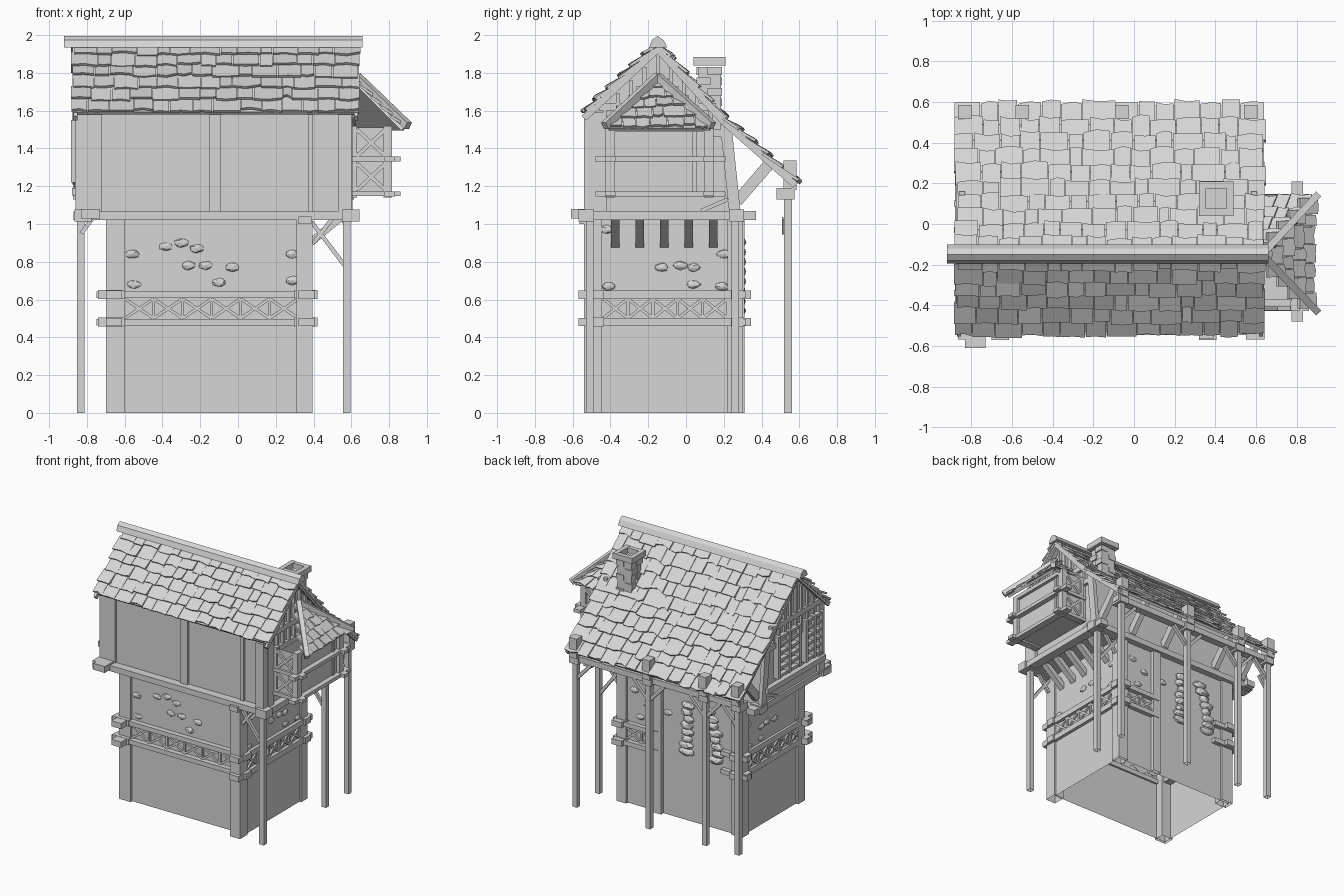
import bpy, bmesh, random
from mathutils import Vector, Matrix

random.seed(4)
if "Cube" in bpy.data.objects:
    bpy.data.objects.remove(bpy.data.objects["Cube"], do_unlink=True)

GREY = (0.67, 0.67, 0.67, 1)
mat = bpy.data.materials.new("plain grey")
mat.use_nodes = True
mat.diffuse_color = GREY
mat.node_tree.nodes["Principled BSDF"].inputs["Base Color"].default_value = GREY


class Part:
    """Collects simple solids into one named object."""

    def __init__(self, name):
        self.name, self.bm = name, bmesh.new()

    def box(self, x0, x1, y0, y1, z0, z1):
        size = Matrix.Diagonal((x1 - x0, y1 - y0, z1 - z0, 1))
        mid = Matrix.Translation(((x0 + x1) / 2, (y0 + y1) / 2, (z0 + z1) / 2))
        bmesh.ops.create_cube(self.bm, size=1, matrix=mid @ size)

    def beam(self, a, b, w, h=None):
        a, b = Vector(a), Vector(b)
        d = (b - a).normalized()
        ref = Vector((0, 0, 1)) if abs(d.z) < 0.95 else Vector((0, 1, 0))
        side = d.cross(ref).normalized()
        rot = Matrix((d, side, side.cross(d))).transposed().to_4x4()
        size = Matrix.Diagonal(((b - a).length, w, h or w, 1))
        bmesh.ops.create_cube(self.bm, size=1, matrix=Matrix.Translation((a + b) / 2) @ rot @ size)

    def stone(self, p, sx, sy, sz):
        p = Vector(p)
        m = Matrix.Translation(p) @ Matrix.Diagonal((sx, sy, sz, 1))
        for v in bmesh.ops.create_icosphere(self.bm, subdivisions=2, radius=1, matrix=m)["verts"]:
            v.co = p + (v.co - p) * random.uniform(0.9, 1.15)

    def solid(self, rings):
        """Closed solid between two matching outlines."""
        a, b = [[self.bm.verts.new(p) for p in r] for r in rings]
        self.bm.faces.new(a)
        self.bm.faces.new(b[::-1])
        for i in range(len(a)):
            j = (i + 1) % len(a)
            self.bm.faces.new((a[j], a[i], b[i], b[j]))

    def open_side(self, test):
        faces = [f for f in self.bm.faces if test(f.calc_center_median().z)]
        bmesh.ops.delete(self.bm, geom=faces, context="FACES_ONLY")

    def done(self):
        bmesh.ops.recalc_face_normals(self.bm, faces=self.bm.faces)
        me = bpy.data.meshes.new(self.name)
        self.bm.to_mesh(me)
        self.bm.free()
        me.materials.append(mat)
        ob = bpy.data.objects.new(self.name, me)
        bpy.context.collection.objects.link(ob)


def shingles(name, a0, a1, b0, b1, rows, wide=0.105):
    """Deck and overlapping rough shingles from lower edge a to upper edge b."""
    a0, a1, b0, b1 = map(Vector, (a0, a1, b0, b1))
    n = (a1 - a0).cross((b0 + b1) / 2 - a0).normalized()
    p = Part(name)
    p.solid([[v - n * k for v in (a0, a1, b1, b0)] for k in (0.002, 0.022)])
    up = ((b0 + b1) / 2 - (a0 + a1) / 2) / rows
    for r in range(rows):
        lo, hi = a0.lerp(b0, r / rows), a1.lerp(b1, r / rows)
        length = (hi - lo).length
        count = max(1, round(length / wide))
        along = (hi - lo).normalized()
        ends = [random.uniform(-0.012, 0.008) / length for i in range(2)]
        cuts = [ends[0]] + [(i + random.uniform(-0.3, 0.3)) / count for i in range(1, count)] + [1 - ends[1]]
        for s, e in zip(cuts, cuts[1:]):
            drop = random.uniform(-0.16, 0.1)
            lift = random.uniform(0.012, 0.028)
            L, R = lo + along * (s * length + 0.002), lo + along * (e * length - 0.002)
            top = min(1.25, rows - r)
            skew = up * random.uniform(-0.1, 0.1)
            ring = [L + up * drop + n * lift, (L + R) / 2 + up * drop + skew + n * lift,
                    R + up * drop - skew + n * lift, R + up * top, L + up * top]
            p.solid([ring, [v - n * 0.015 for v in ring]])
    p.done()


# Lower storey: open-bottomed walls with hollow corner posts, one standing proud
p = Part("lower_walls")
p.box(-0.68, 0.38, -0.455, 0.28, 0, 1.03)
p.open_side(lambda z: z < 0.01)
p.done()
p = Part("lower_corner_posts")
p.box(-0.7, -0.6, -0.475, -0.39, 0, 1.03)
p.box(0.31, 0.395, -0.54, -0.445, 0, 1.03)
for x0, x1 in ((-0.7, -0.6), (0.31, 0.395)):
    p.box(x0, x1, 0.22, 0.3, 0, 1.03)
p.box(0, 0.07, 0.24, 0.31, 0, 1.03)
p.open_side(lambda z: z < 0.01)
p.done()

# Double belt of beams with crossed braces between
p = Part("belt_beams")
for z in (0.48, 0.625):
    lo, hi = z - 0.018, z + 0.018
    p.box(-0.75, 0.415, -0.495, -0.44, lo, hi)
    p.box(0.02, 0.415, 0.26, 0.315, lo, hi)
    p.box(-0.75, -0.52, 0.26, 0.315, lo, hi)
    for x in (-0.66, 0.36):
        p.box(x - 0.04, x + 0.045, -0.57, 0.345, lo - 0.003, hi + 0.005)
    for y in (-0.47, 0.27):
        p.box(-0.74, -0.6, y - 0.033, y + 0.035, lo - 0.005, hi + 0.007)
        p.box(0.3, 0.42, y - 0.033, y + 0.035, lo - 0.005, hi + 0.007)
p.done()
p = Part("belt_braces")


def crosses(point, start, end, count, z0=0.5, z1=0.605, w=0.016):
    step = (end - start) / count
    for i in range(count):
        s, e = start + i * step, start + (i + 1) * step
        p.beam(point(s, z0), point(e, z1), w)
        p.beam(point(s, z1), point(e, z0), w)
        p.beam(point(e, z0), point(e, z1), w)


crosses(lambda s, z: (s, -0.46, z), -0.6, 0.32, 6)
crosses(lambda s, z: (s, 0.285, z), 0.05, 0.32, 2)
for x in (-0.685, 0.385):
    crosses(lambda s, z: (x, s, z), -0.44, 0.22, 5)
p.done()

# Field stones showing through the plaster
p = Part("wall_stones")
for x, z in ((-0.56, 0.84), (-0.55, 0.68), (-0.38, 0.88), (-0.3, 0.9), (-0.22, 0.87), (-0.26, 0.78),
             (-0.17, 0.78), (-0.03, 0.77), (-0.1, 0.69), (0.29, 0.7), (0.29, 0.84)):
    p.stone((x, -0.455, z), 0.036, 0.014, 0.022)
for y, z in ((-0.42, 0.97), (-0.41, 0.67), (-0.13, 0.77), (-0.03, 0.78), (0.04, 0.77), (0.04, 0.68),
             (0.19, 0.67), (0.2, 0.84)):
    for x in (-0.68, 0.38):
        p.stone((x, y, z), 0.014, 0.036, 0.022)
for x, z in ((0.2, 0.7), (0.14, 0.82), (0.25, 0.9), (-0.04, 0.8)):
    p.stone((x, 0.28, z), 0.036, 0.014, 0.022)
p.done()
p = Part("back_opening_stones")
for x, lean in ((-0.2, -0.02), (-0.47, 0.07)):
    for i in range(8):
        across = x + lean * (i / 7) ** 2 + random.uniform(-0.015, 0.015)
        p.stone((across, 0.285, 0.54 + i * 0.052), random.uniform(0.04, 0.065), 0.03, 0.03)
p.done()

# Upper storey: gabled body
p = Part("upper_body")
outline = ((-0.48, 1.03), (-0.48, 1.59), (-0.15, 1.91), (0.22, 1.53), (0.28, 1.03))
p.solid([[(x, y, z) for y, z in outline] for x in (-0.84, 0.58)])
p.done()
p = Part("upper_frame")
for x0, x1, y in ((-0.855, -0.72, -0.495), (-0.15, -0.09, -0.5), (0.37, 0.395, -0.495), (0.53, 0.6, -0.54)):
    p.box(x0, x1, y, -0.45, 1.05, 1.58)
for x in (-0.845, 0.59):
    p.box(x - 0.015, x + 0.015, -0.49, -0.42, 1.05, 1.59)
    p.beam((x, 0.26, 1.05), (x, 0.21, 1.53), 0.03, 0.06)
    p.box(x - 0.015, x + 0.015, -0.46, 0.16, 1.6, 1.64)
    p.box(x - 0.015, x + 0.015, -0.48, 0.22, 1.46, 1.5)
    for i in range(9):
        y = -0.43 + i * 0.07
        p.box(x - 0.012, x + 0.012, y - 0.01, y + 0.01, 1.5, 1.9 - abs(y + 0.15))
    p.beam((x, 0.08, 1.07), (x, 0.22, 1.13), 0.02)
for x in (-0.8, -0.55, -0.06, 0.25, 0.55):
    p.beam((x, 0.27, 1.12), (x, 0.46, 1.34), 0.04, 0.06)
p.done()
p = Part("floor_beams")
p.box(-0.87, 0.63, -0.545, -0.46, 1.02, 1.065)
p.box(-0.87, 0.63, 0.24, 0.33, 1.02, 1.065)
for x in (-0.82, 0.595):
    p.box(x - 0.035, x + 0.035, -0.565, 0.37, 1.022, 1.068)
    for y in (-0.525, 0.27):
        p.box(x - 0.045, x + 0.047, y - 0.043, y + 0.037, 1.012, 1.077)
p.box(-0.83, -0.73, -0.61, -0.5, 1.03, 1.08)
p.box(0.32, 0.39, -0.565, -0.45, 1, 1.04)
p.done()

# Lattice windows on the plain gable
p = Part("gable_windows")
for y0, y1 in ((-0.44, -0.24), (-0.16, 0.1)):
    for y in (y0, (y0 + y1) / 2, y1):
        p.box(-0.885, -0.83, y - 0.015, y + 0.015, 1.22, 1.55)
    for i in range(6):
        z = 1.23 + i * 0.06
        p.box(-0.875, -0.83, y0, y1, z - 0.011, z + 0.011)
p.box(-0.88, -0.83, -0.48, 0.24, 1.15, 1.19)
p.done()

# Projecting bay on the other gable, open under its roof
p = Part("bay_box")
p.box(0.58, 0.79, -0.41, 0.13, 1.16, 1.51)
p.open_side(lambda z: z > 1.5)
p.done()
p = Part("bay_frame")
for y in (-0.4, 0.12):
    p.box(0.77, 0.815, y - 0.025, y + 0.025, 1.14, 1.52)
    p.box(0.6, 0.63, y - 0.02, y + 0.02, 1.14, 1.52)
p.box(0.78, 0.8, 0.035, 0.055, 1.16, 1.5)
for z in (1.16, 1.345):
    for y in (-0.4, 0.12):
        p.box(0.59, 0.86, y - 0.028, y + 0.028, z - 0.013, z + 0.013)
    p.box(0.775, 0.83, -0.48, 0.21, z - 0.015, z + 0.012)
p.box(0.775, 0.815, -0.42, 0.14, 1.49, 1.52)
for y in (-0.415, 0.135):
    for z in (1.18, 1.36):
        crosses(lambda s, h: (s, y, h), 0.63, 0.78, 1, z, z + 0.14, 0.02)
p.done()
apex = (0.62, -0.15, 1.77)
shingles("bay_roof_front", (0.88, -0.41, 1.51), (0.88, 0.13, 1.51), apex, apex, 5, 0.08)
shingles("bay_roof_side", (0.88, 0.13, 1.51), (0.62, 0.13, 1.51), apex, apex, 5, 0.08)
p = Part("bay_hip_rafters")
for y in (-0.43, 0.14):
    p.beam((0.63, -0.15, 1.78), (0.9, y, 1.52), 0.035, 0.04)
p.done()

# Brackets under the overhang
p = Part("overhang_brackets")
for i in range(5):
    y = -0.375 + i * 0.13
    p.beam((0.37, y, 0.89), (0.55, y, 1.04), 0.045, 0.04)
p.done()

# Tall porch posts, knee braces, wall plate and post heads
p = Part("porch_posts")
posts = [(x, 0.54) for x in (-0.833, -0.55, -0.06, 0.575)]
for x, y in posts + [(0.575, -0.51), (0.575, 0.26)]:
    p.box(x - 0.02, x + 0.02, y - 0.02, y + 0.02, 0, 1.2 if y > 0.5 else 1.05)
p.open_side(lambda z: z < 0.01)
for x, y in posts:
    p.box(x - 0.033, x + 0.033, y - 0.025, y + 0.045, 1.18, 1.335)
    p.box(x - 0.04, x + 0.04, y - 0.06, y + 0.035, 1.13, 1.19)
    for side in (-1, 1):
        if -0.87 < x + side * 0.16 < 0.65:
            p.beam((x, y, 1), (x + side * 0.13, y, 1.14), 0.025)
p.box(-0.87, 0.62, 0.5, 0.56, 1.145, 1.19)
for y in (-0.51, 0.26):
    p.beam((0.565, y, 0.78), (0.39, y, 1.01), 0.022)
    p.beam((0.4, y, 0.9), (0.5, y, 1.03), 0.022)
p.beam((-0.83, 0.52, 0.95), (-0.77, 0.52, 1.03), 0.022)
p.done()

# Main roof: short front slope, long kinked back slope
L, R = -0.875, 0.64
shingles("roof_front", (L, -0.535, 1.595), (R, -0.535, 1.595), (L, -0.15, 1.955), (R, -0.15, 1.955), 6)
shingles("roof_back_upper", (R, 0.2, 1.565), (L, 0.2, 1.565), (R, -0.15, 1.955), (L, -0.15, 1.955), 5)
shingles("roof_back_lower", (R, 0.585, 1.225), (L, 0.585, 1.225), (R, 0.2, 1.565), (L, 0.2, 1.565), 5)
p = Part("roof_edge_boards")
for x in (-0.86, 0.625):
    for a, b in (((-0.54, 1.56), (-0.15, 1.925)), ((-0.15, 1.925), (0.2, 1.54)), ((0.2, 1.54), (0.58, 1.205))):
        p.beam((x, *a), (x, *b), 0.02, 0.035)
p.done()
p = Part("ridge_pole")
ring = ((-0.195, 1.935), (-0.18, 1.975), (-0.15, 1.995), (-0.12, 1.975), (-0.1, 1.935))
p.solid([[(x, y, z) for y, z in ring] for x in (-0.92, 0.66)])
p.done()

# Stone chimney with hollow cap
p = Part("chimney")
p.box(0.345, 0.465, 0.065, 0.185, 1.5, 1.83)
for i in range(5):
    z = 1.57 + i * 0.055
    for k in (0, 1):
        x, y = 0.335 + k * 0.075, 0.055 + (i + k) % 2 * 0.06
        p.box(x, x + 0.065, y, y + 0.075, z, z + 0.04)
for lo, hi in ((0, 0.035), (0.135, 0.17)):
    p.box(0.32 + lo, 0.32 + hi, 0.04, 0.21, 1.84, 1.885)
    p.box(0.35, 0.46, 0.04 + lo, 0.04 + hi, 1.842, 1.883)
p.done()
